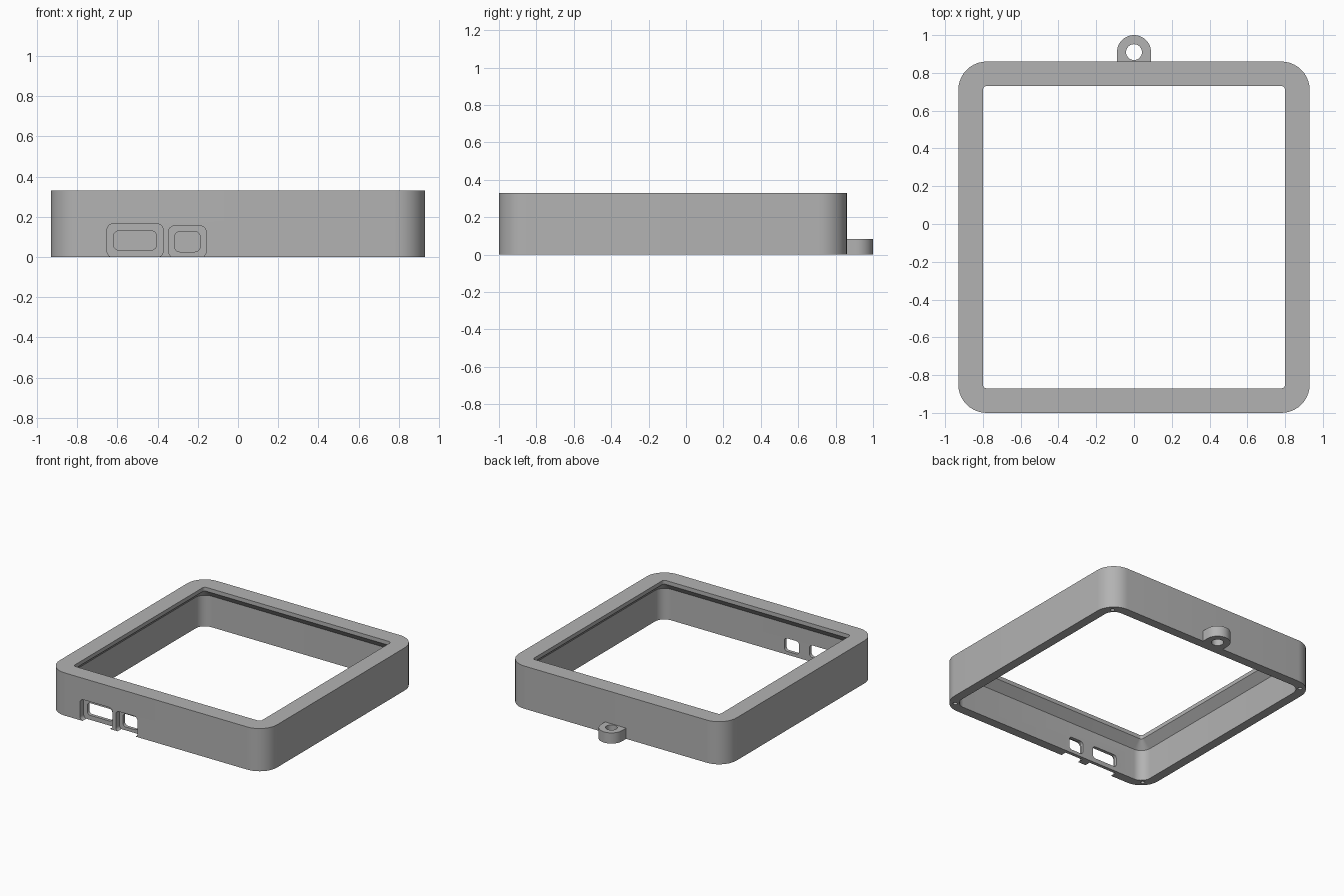
import bpy, bmesh, math
from mathutils import Vector

if "Cube" in bpy.data.objects:
    bpy.data.objects.remove(bpy.data.objects["Cube"])

grey = bpy.data.materials.new("plain grey")
grey.use_nodes = True
grey.diffuse_color = (0.45, 0.45, 0.45, 1)
grey.node_tree.nodes["Principled BSDF"].inputs["Base Color"].default_value = grey.diffuse_color

CY = -0.07       # centre of the frame in y
HALF = 0.93      # half width of the frame
HEIGHT = 0.33
WALL = 0.07
FRONT = CY - HALF


def rounded(cx, cy, hx, hy, r, steps=10):
    """2D outline of a rounded rectangle, counter-clockwise."""
    pts = []
    for q, (sx, sy) in enumerate([(1, 1), (-1, 1), (-1, -1), (1, -1)]):
        for i in range(steps + 1):
            a = math.pi / 2 * (q + i / steps)
            pts.append((cx + sx * (hx - r) + r * math.cos(a),
                        cy + sy * (hy - r) + r * math.sin(a)))
    return pts


def loft(name, loops, ring=False):
    """Skin a list of 3D loops; close into a ring or cap both ends."""
    bm = bmesh.new()
    rows = [[bm.verts.new(p) for p in loop] for loop in loops]
    n = len(rows[0])
    for a, b in zip(rows, rows[1:] + (rows[:1] if ring else [])):
        for i in range(n):
            j = (i + 1) % n
            bm.faces.new((a[i], a[j], b[j], b[i]))
    if not ring:
        bm.faces.new(rows[0])
        bm.faces.new(rows[-1])
    bmesh.ops.recalc_face_normals(bm, faces=bm.faces)
    mesh = bpy.data.meshes.new(name)
    bm.to_mesh(mesh)
    bm.free()
    mesh.materials.append(grey)
    obj = bpy.data.objects.new(name, mesh)
    bpy.context.collection.objects.link(obj)
    return obj


def prism_z(name, outline, z0, z1):
    return loft(name, [[Vector((x, y, z)) for x, y in outline] for z in (z0, z1)])


def prism_y(name, outline, y0, y1):
    return loft(name, [[Vector((x, y, z)) for x, z in outline] for y in (y0, y1)])


def circle(cx, cy, r, n=32):
    return [(cx + r * math.cos(2 * math.pi * i / n),
             cy + r * math.sin(2 * math.pi * i / n)) for i in range(n)]


def activate(obj):
    bpy.ops.object.select_all(action="DESELECT")
    obj.select_set(True)
    bpy.context.view_layer.objects.active = obj


def cut(obj, cutter):
    activate(obj)
    mod = obj.modifiers.new("cut", "BOOLEAN")
    mod.operation = "DIFFERENCE"
    mod.solver = "EXACT"
    mod.object = cutter
    cutter.hide_render = True
    bpy.ops.object.modifier_apply(modifier=mod.name)
    bpy.data.objects.remove(cutter)


# Frame: outer wall, top lip, sloped underside of the lip, cavity wall
profile = [(HALF, 0.15, 0), (HALF, 0.15, HEIGHT), (0.8, 0.02, HEIGHT),
           (0.8, 0.02, 0.30), (HALF - WALL, 0.08, 0.24), (HALF - WALL, 0.08, 0)]
frame = loft("frame", [[Vector((x, y, z)) for x, y in rounded(0, CY, h, h, r)]
                       for h, r, z in profile], ring=True)

# Front ports: a shallow recess around each through hole
# (centre x, centre z, recess half sizes, hole half sizes)
ports = [(-0.512, 0.082, (0.139, 0.083), (0.107, 0.047)),
         (-0.252, 0.076, (0.093, 0.079), (0.063, 0.05))]
for cx, cz, recess, hole in ports:
    cut(frame, prism_y("recess_cutter", rounded(cx, cz, *recess, 0.03),
                       FRONT - 0.05, FRONT + 0.045))
    cut(frame, prism_y("hole_cutter", rounded(cx, cz, *hole, 0.025),
                       FRONT - 0.05, FRONT + 0.12))

# Screw holes in the underside corners
for sx in (-1, 1):
    for sy in (-1, 1):
        cut(frame, prism_z("screw_cutter", circle(sx * 0.857, CY + sy * 0.857, 0.015, 16),
                           -0.05, 0.12))

# Hanging loop at the back
R, LOOP_Y = 0.09, 0.91
arc = [(R * math.cos(math.pi * i / 24), LOOP_Y + R * math.sin(math.pi * i / 24))
       for i in range(25)]
base_y = CY + HALF - 0.02
hanging_loop = prism_z("hanging_loop", arc + [(-R, base_y), (R, base_y)], 0, 0.083)
cut(hanging_loop, prism_z("loop_cutter", circle(0, LOOP_Y, 0.042), -0.05, 0.15))

for obj in (frame, hanging_loop):
    activate(obj)
    bpy.ops.object.shade_smooth_by_angle(angle=math.radians(30))
